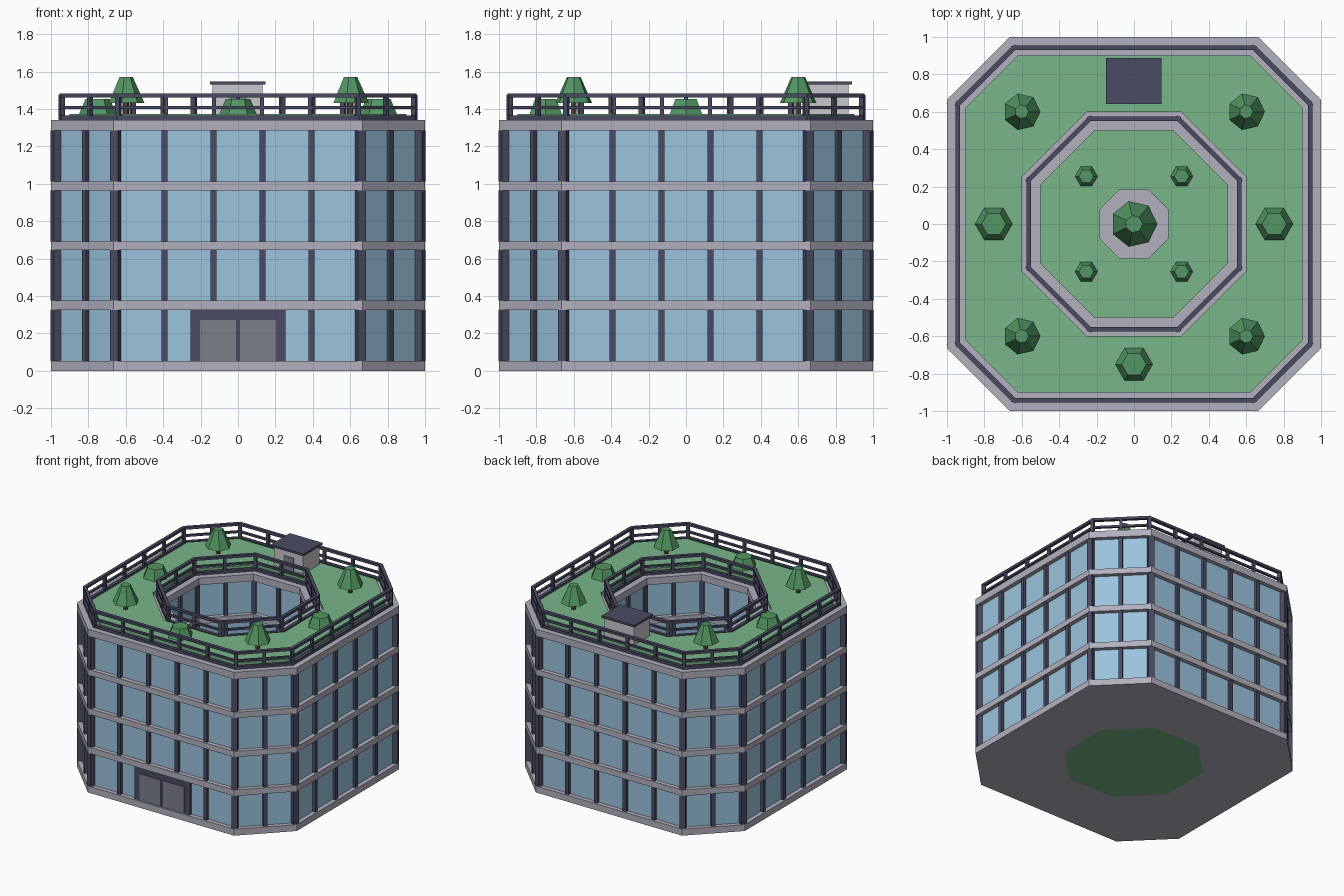
import bpy, bmesh, math
from mathutils import Vector, Matrix

if "Cube" in bpy.data.objects:
    bpy.data.objects.remove(bpy.data.objects["Cube"])


def material(name, r, g, b):
    m = bpy.data.materials.new(name)
    lin = [((c / 255 + 0.055) / 1.055) ** 2.4 for c in (r, g, b)]
    m.diffuse_color = (*lin, 1)
    m.use_nodes = True
    m.node_tree.nodes["Principled BSDF"].inputs["Base Color"].default_value = m.diffuse_color
    return m


CONCRETE = material("concrete", 178, 176, 190)
FRAME = material("dark frame", 74, 75, 98)
GLASS = material("window glass", 155, 195, 222)
GRASS = material("grass", 120, 182, 136)
LEAF = material("foliage", 82, 150, 98)
TRUNK = material("trunk", 92, 70, 56)
DOOR = material("door grey", 125, 128, 138)
HUT = material("hut wall", 200, 200, 206)

OUTER, INNER = (1.0, 0.665), (0.5, 0.21)   # half width, half side length


def finish(name, bm, mat):
    bmesh.ops.recalc_face_normals(bm, faces=bm.faces)
    mesh = bpy.data.meshes.new(name)
    bm.to_mesh(mesh)
    bm.free()
    mesh.materials.append(mat)
    ob = bpy.data.objects.new(name, mesh)
    bpy.context.collection.objects.link(ob)
    return ob


def octagon(base, h):
    """Chamfered square of half width h, offset parallel to the base outline."""
    k = base[1] + (h - base[0]) * math.tan(math.pi / 8)
    return [Vector(p) for p in ((k, -h), (h, -k), (h, k), (k, h),
                                (-k, h), (-h, k), (-h, -k), (-k, -h))]


def ring(name, out, inn, z0, z1, mat):
    """Octagonal band between two outlines."""
    bm = bmesh.new()
    loops = [[bm.verts.new((p.x, p.y, z)) for p in pts]
             for pts, z in ((out, z0), (out, z1), (inn, z1), (inn, z0))]
    for a, b in zip(loops, loops[1:] + loops[:1]):
        for i in range(8):
            j = (i + 1) % 8
            bm.faces.new((a[i], a[j], b[j], b[i]))
    return finish(name, bm, mat)


def plate(name, pts, z0, z1, mat):
    """Solid octagonal plate."""
    bm = bmesh.new()
    a, b = [[bm.verts.new((p.x, p.y, z)) for p in pts] for z in (z0, z1)]
    bm.faces.new(a)
    bm.faces.new(b)
    for i in range(8):
        j = (i + 1) % 8
        bm.faces.new((a[i], a[j], b[j], b[i]))
    return finish(name, bm, mat)


def add_box(bm, lo, hi):
    lo, hi = Vector(lo), Vector(hi)
    bmesh.ops.create_cube(bm, size=1, matrix=Matrix.Translation((lo + hi) / 2)
                          @ Matrix.Diagonal((*(hi - lo), 1)))


def box(name, lo, hi, mat):
    bm = bmesh.new()
    add_box(bm, lo, hi)
    return finish(name, bm, mat)


def posts(name, pts, bays, w, corner_w, levels, mat, skip=None):
    """Upright posts at the corners and at even bays along each side."""
    bm = bmesh.new()
    for i in range(8):
        a, b = pts[i], pts[(i + 1) % 8]
        n = bays[i % 2]
        ang = math.atan2(b.y - a.y, b.x - a.x)
        for s in range(n):
            p = a.lerp(b, s / n)
            size = w if s else corner_w
            rot = ang if s else ang - math.pi / 8
            for z0, z1 in levels:
                if skip and skip(p, z0):
                    continue
                m = (Matrix.Translation((p.x, p.y, (z0 + z1) / 2)) @ Matrix.Rotation(rot, 4, 'Z')
                     @ Matrix.Diagonal((size, size, z1 - z0, 1)))
                bmesh.ops.create_cube(bm, size=1, matrix=m)
    return finish(name, bm, mat)


def cone(name, x, y, z0, z1, r0, r1, sides, mat):
    bm = bmesh.new()
    bmesh.ops.create_cone(bm, cap_ends=True, segments=sides, radius1=r0, radius2=r1,
                          depth=z1 - z0, matrix=Matrix.Translation((x, y, (z0 + z1) / 2))
                          @ Matrix.Rotation(math.pi / 2 if sides == 7 else 0, 4, 'Z'))
    # turn so one vertex points along +x
    v = min(bm.verts, key=lambda v: (round(v.co.z, 4), -v.co.x))
    turn = -math.atan2(v.co.y - y, v.co.x - x)
    bmesh.ops.rotate(bm, cent=(x, y, 0), matrix=Matrix.Rotation(turn, 3, 'Z'), verts=bm.verts)
    return finish(name, bm, mat)


def tree(x, y, z, s):
    cone("tree_trunk", x, y, z, z + 0.075 * s, 0.018 * s, 0.018 * s, 6, TRUNK)
    cone("tree_crown", x, y, z + 0.06 * s, z + 0.2 * s, 0.1 * s, 0.037 * s, 7, LEAF)


def bush(x, y, z, s):
    cone("bush", x, y, z, z + 0.08 * s, 0.1 * s, 0.066 * s, 6, LEAF)


# floor slabs and glazed storeys
slabs = [(0, 0.053), (0.325, 0.375), (0.645, 0.692), (0.965, 1.012), (1.285, 1.342)]
storeys = [(a[1], b[0]) for a, b in zip(slabs, slabs[1:])]
for z0, z1 in slabs:
    ring("floor_slab", octagon(OUTER, 1), octagon(INNER, 0.5), z0, z1, CONCRETE)
for z0, z1 in storeys:
    ring("glazing", octagon(OUTER, 0.965), octagon(INNER, 0.535), z0, z1, GLASS)

# mullions; sides alternate diagonal / straight starting with a diagonal
posts("outer_mullions", octagon(OUTER, 0.972), (2, 5), 0.032, 0.046, storeys, FRAME,
      lambda p, z: z < 0.1 and p.y < -0.9 and abs(p.x) < 0.2)
posts("court_mullions", octagon(INNER, 0.528), (2, 2), 0.028, 0.035, storeys, FRAME)

# entrance
box("entrance_frame", (-0.253, -0.985, 0.053), (0.253, -0.9, 0.325), FRAME)
for x in (-0.108, 0.108):
    box("entrance_door", (x - 0.096, -0.99, 0.053), (x + 0.096, -0.98, 0.272), DOOR)

# roof garden and railings
ROOF = 1.372
ring("roof_lawn", octagon(OUTER, 0.9), octagon(INNER, 0.6), 1.34, ROOF, GRASS)
for label, base, h, bays in (("outer", OUTER, 0.942, (2, 5)), ("court", INNER, 0.563, (2, 2))):
    for z0, z1, w in ((1.342, 1.364, 0.013), (1.4, 1.416, 0.009), (1.462, 1.482, 0.013)):
        ring(label + "_rail", octagon(base, h + w), octagon(base, h - w), z0, z1, FRAME)
    posts(label + "_rail_posts", octagon(base, h), bays, 0.022, 0.026, [(1.342, 1.475)], FRAME)

# stair hut on the roof
box("hut_body", (-0.135, 0.66, 1.36), (0.13, 0.87, 1.53), HUT)
box("hut_roof", (-0.15, 0.642, 1.53), (0.146, 0.887, 1.547), FRAME)
box("hut_door", (-0.045, 0.654, ROOF), (0.045, 0.662, 1.48), DOOR)

# roof planting
for x in (-0.6, 0.6):
    for y in (-0.6, 0.6):
        tree(x, y, ROOF, 1)
for x, y in ((-0.75, 0), (0.75, 0), (0, -0.75)):
    bush(x, y, ROOF, 1)

# courtyard
plate("court_lawn", octagon(INNER, 0.505), 0, 0.053, GRASS)
plate("court_planter", octagon((0.185, 0.077), 0.185), 0.053, 0.1, CONCRETE)
tree(0, 0, 0.1, 1.25)
for x in (-0.255, 0.255):
    for y in (-0.255, 0.255):
        bush(x, y, 0.053, 0.6)
